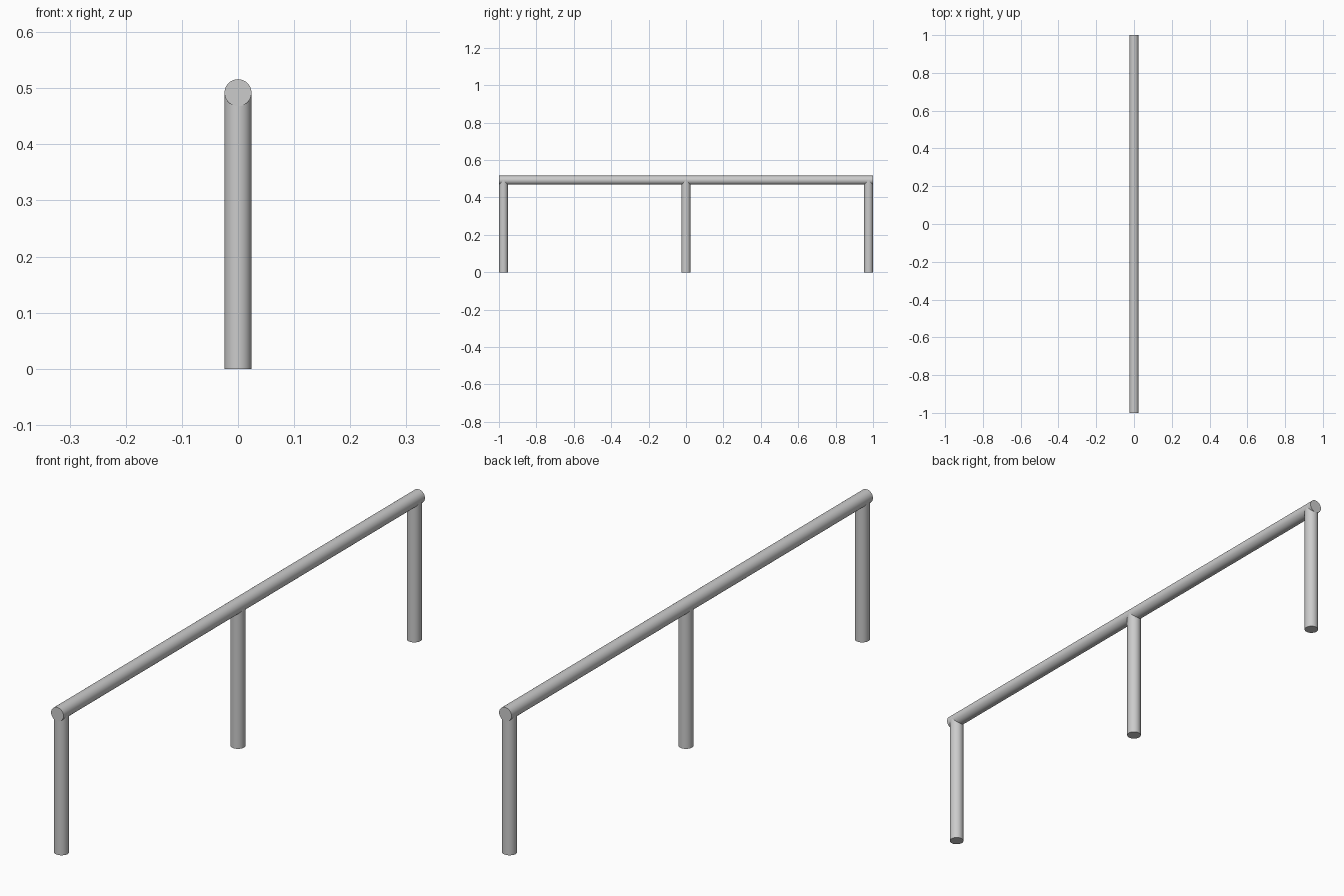
import bpy
import math

if "Cube" in bpy.data.objects:
    bpy.data.objects.remove(bpy.data.objects["Cube"])

R = 0.024        # tube radius
RAIL_Z = 0.492   # rail centre height


def tube(name, length, location, rotation=(0, 0, 0)):
    bpy.ops.mesh.primitive_cylinder_add(vertices=64, radius=R, depth=length,
                                        location=location, rotation=rotation)
    obj = bpy.context.object
    obj.name = name
    bpy.ops.object.shade_smooth_by_angle(angle=math.radians(30))
    return obj


# Horizontal rail running front to back
tube("top_rail", 2.0, (0, 0, RAIL_Z), (math.pi / 2, 0, 0))

# Upright posts, ending on the rail centre line
for name, y in (("front_post", -1 + R), ("middle_post", 0), ("back_post", 1 - R)):
    tube(name, RAIL_Z, (0, y, RAIL_Z / 2))
